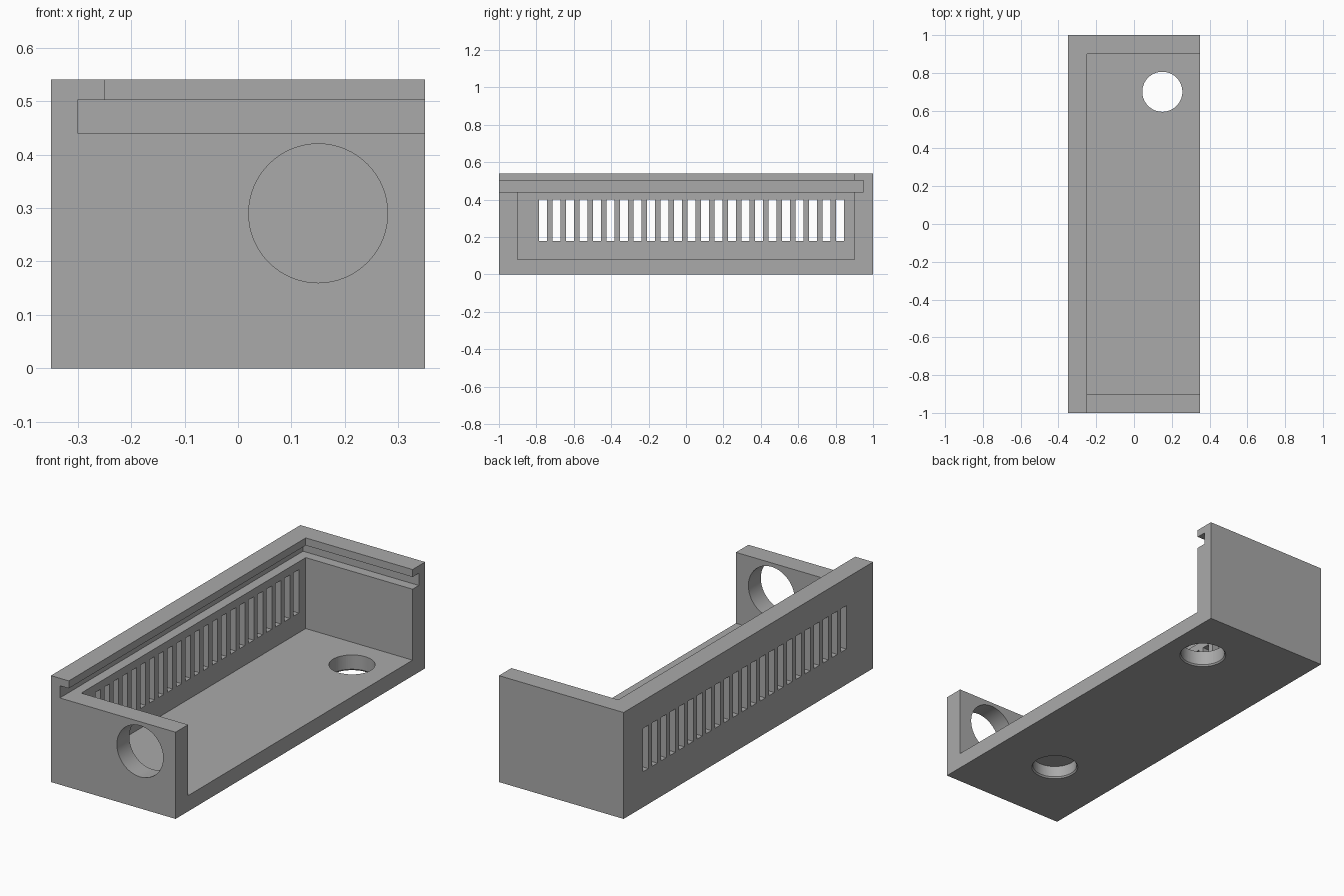
import bpy, bmesh
from math import radians
from mathutils import Matrix, Vector

old = bpy.data.objects.get("Cube")
if old:
    bpy.data.objects.remove(old, do_unlink=True)

grey = bpy.data.materials.new("plain grey")
grey.use_nodes = True
colour = (0.4, 0.4, 0.4, 1)
grey.diffuse_color = colour
grey.node_tree.nodes["Principled BSDF"].inputs["Base Color"].default_value = colour


def add_box(bm, low, high):
    low, high = Vector(low), Vector(high)
    place = Matrix.Translation((low + high) / 2) @ Matrix.Diagonal((*(high - low), 1))
    bmesh.ops.create_cube(bm, size=1, matrix=place)


def add_round(bm, centre, r1, r2, depth, turn=0):
    place = Matrix.Translation(centre) @ Matrix.Rotation(radians(turn), 4, "X")
    bmesh.ops.create_cone(bm, cap_ends=True, segments=64, radius1=r1, radius2=r2,
                          depth=depth, matrix=place)


def make_object(name, bm):
    mesh = bpy.data.meshes.new(name)
    bm.to_mesh(mesh)
    bm.free()
    mesh.materials.append(grey)
    obj = bpy.data.objects.new(name, mesh)
    bpy.context.collection.objects.link(obj)
    return obj


def carve(name, bm):
    """Subtract the shapes in bm from the tray."""
    cutter = make_object(name, bm)
    cutter.hide_render = True
    mod = tray.modifiers.new(name, "BOOLEAN")
    mod.operation, mod.solver, mod.object = "DIFFERENCE", "EXACT", cutter
    bpy.context.view_layer.objects.active = tray
    bpy.ops.object.modifier_apply(modifier=mod.name)
    bpy.data.objects.remove(cutter, do_unlink=True)


# Solid block
bm = bmesh.new()
add_box(bm, (-0.35, -1, 0), (0.35, 1, 0.54))
tray = make_object("vented_tray", bm)

# Main cavity, lid groove and lid mouth, all open to the right
for name, low, high in (
    ("cavity", (-0.25, -0.9, 0.08), (0.5, 0.9, 0.7)),
    ("lid_groove", (-0.3, -1.2, 0.44), (0.5, 0.95, 0.502)),
    ("lid_mouth", (-0.25, -1.2, 0.47), (0.5, 0.9, 0.7)),
):
    bm = bmesh.new()
    add_box(bm, low, high)
    carve(name, bm)

# Row of vent slots in the left wall
bm = bmesh.new()
for i in range(23):
    y = -0.765 + i * 0.0722
    add_box(bm, (-0.4, y - 0.021, 0.18), (-0.2, y + 0.021, 0.4))
carve("vents", bm)

# Round opening in the front wall
bm = bmesh.new()
add_round(bm, (0.15, -1, 0.29), 0.13, 0.13, 0.4, 90)
carve("front_port", bm)

# Floor hole, blind pocket under the floor, and their bevelled rims
for name, x, y, top in (("floor_hole", 0.15, 0.7, 0.2), ("blind_pocket", 0, -0.6, 0.065)):
    bm = bmesh.new()
    add_round(bm, (x, y, top / 2 - 0.05), 0.106, 0.106, top + 0.1)
    carve(name, bm)
    bm = bmesh.new()
    add_round(bm, (x, y, 0), 0.12, 0.104, 0.02)
    carve(name + "_rim", bm)

# Smooth the round walls, keep the edges sharp
bpy.ops.object.select_all(action="DESELECT")
tray.select_set(True)
bpy.context.view_layer.objects.active = tray
bpy.ops.object.shade_smooth_by_angle(angle=radians(30))
